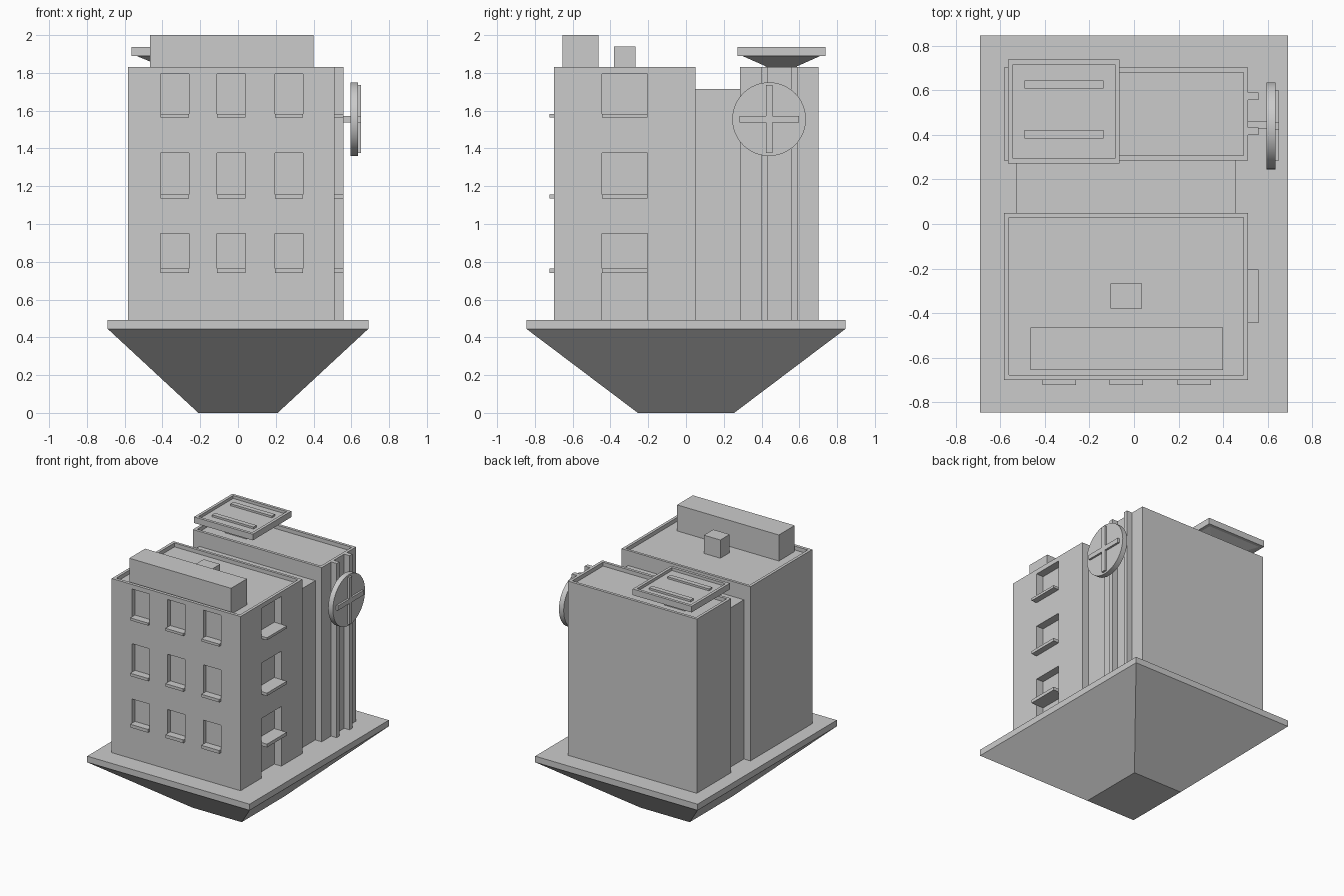
import bpy, bmesh, math

if "Cube" in bpy.data.objects:
    bpy.data.objects.remove(bpy.data.objects["Cube"])


def make(name, bm):
    bmesh.ops.recalc_face_normals(bm, faces=bm.faces[:])
    me = bpy.data.meshes.new(name)
    bm.to_mesh(me)
    bm.free()
    ob = bpy.data.objects.new(name, me)
    bpy.context.collection.objects.link(ob)
    return ob


def add_frustum(bm, low, high, z0, z1):
    """Add a solid between two (x0, x1, y0, y1) rectangles."""
    rings = []
    for (x0, x1, y0, y1), z in ((low, z0), (high, z1)):
        rings.append([bm.verts.new((x, y, z)) for x, y in
                      ((x0, y0), (x1, y0), (x1, y1), (x0, y1))])
    a, b = rings
    bm.faces.new(a[::-1])
    bm.faces.new(b)
    for i in range(4):
        j = (i + 1) % 4
        bm.faces.new((a[i], a[j], b[j], b[i]))


def boxes(name, items):
    """Object made of (x0, x1, y0, y1, z0, z1) boxes."""
    bm = bmesh.new()
    for b in items:
        add_frustum(bm, b[:4], b[:4], b[4], b[5])
    return make(name, bm)


def frustum(name, low, high, z0, z1):
    bm = bmesh.new()
    add_frustum(bm, low, high, z0, z1)
    return make(name, bm)


def cut(ob, items):
    cutter = boxes("cutter", items)
    cutter.hide_render = True
    mod = ob.modifiers.new("cut", 'BOOLEAN')
    mod.operation = 'DIFFERENCE'
    mod.solver = 'EXACT'
    mod.object = cutter
    bpy.context.view_layer.objects.active = ob
    bpy.ops.object.modifier_apply(modifier=mod.name)
    bpy.data.objects.remove(cutter, do_unlink=True)


# Tapered base and ground slab
frustum("tapered_base", (-.21, .21, -.255, .255), (-.69, .69, -.845, .845), 0, .445)
boxes("ground_slab", [(-.69, .69, -.845, .845, .445, .492)])

# Front block with windows, doorway and sunken roof
G, T, ROOF = .492, 1.83, 1.80
X0, X1 = -.583, .512
front = boxes("front_block", [(X0, X1, -.70, .05, G, T)])
floors = [(.74, .765, .95), (1.135, 1.157, 1.375), (1.563, 1.582, 1.795)]
columns = [(-.41, -.26), (-.11, .04), (.195, .345)]
cuts = [(X0 + .022, X1 - .022, -.676, .03, ROOF, 2)]
sills = []
for s0, s1, top in floors:
    for a, b in columns:
        cuts.append((a, b, -.75, -.665, s1, top))
        sills.append((a, b, -.722, -.666, s0, s1))
    cuts.append((.452, .6, -.445, -.205, s1, top))
    sills.append((.453, .558, -.445, -.205, s0, s1))
cuts.append((.452, .6, -.445, -.205, G - .05, floors[0][0]))
cut(front, cuts)
boxes("window_sills", sills)

# Back block and lower connecting block
back = boxes("back_block", [(X0, X1, .285, .702, G, T)])
cut(back, [(X0 + .022, X1 - .022, .307, .68, ROOF, 2)])
boxes("connecting_block", [(-.527, .457, .05, .285, G, 1.715)])

# Rooftop boxes
boxes("roof_plant_room", [(-.465, .40, -.655, -.463, ROOF, 2.0)])
boxes("roof_vent", [(-.105, .035, -.38, -.267, ROOF, 1.94)])

# Raised landing pad with tapered support
cx, cy = -.314, .505
pad = boxes("landing_pad", [(cx - .25, cx + .25, cy - .233, cy + .233, 1.89, 1.937)])
cut(pad, [(cx - .228, cx + .228, cy - .211, cy + .211, 1.915, 2)])
frustum("pad_support", (cx - .09, cx + .09, cy - .083, cy + .083),
        (cx - .224, cx + .224, cy - .207, cy + .207), 1.835, 1.89)
boxes("pad_post", [(cx - .09, cx + .09, cy - .083, cy + .083, ROOF, 1.835)])
boxes("pad_stripes", [(-.49, -.137, y, y + .037, 1.915, 1.93) for y in (.384, .607)])

# Vertical wall strips
boxes("wall_strips", [(X1, .558, y, y + .033, G, T) for y in (.40, .557)])

# Round wall sign on a bracket
bm = bmesh.new()
bmesh.ops.create_cone(bm, cap_ends=True, segments=48, radius1=.195, radius2=.195, depth=.04)
disc = make("sign_disc", bm)
disc.rotation_euler = (0, math.pi / 2, 0)
disc.location = (.615, .44, 1.555)
bpy.context.view_layer.objects.active = disc
disc.select_set(True)
bpy.ops.object.shade_smooth_by_angle(angle=math.radians(30))
boxes("sign_bracket", [(X1, .60, .425, .46, 1.537, 1.573)])
boxes("sign_bars", [
    (.635, .65, .424, .458, 1.375, 1.735),
    (.635, .65, .284, .424, 1.537, 1.573),
    (.635, .65, .458, .598, 1.537, 1.573)])
